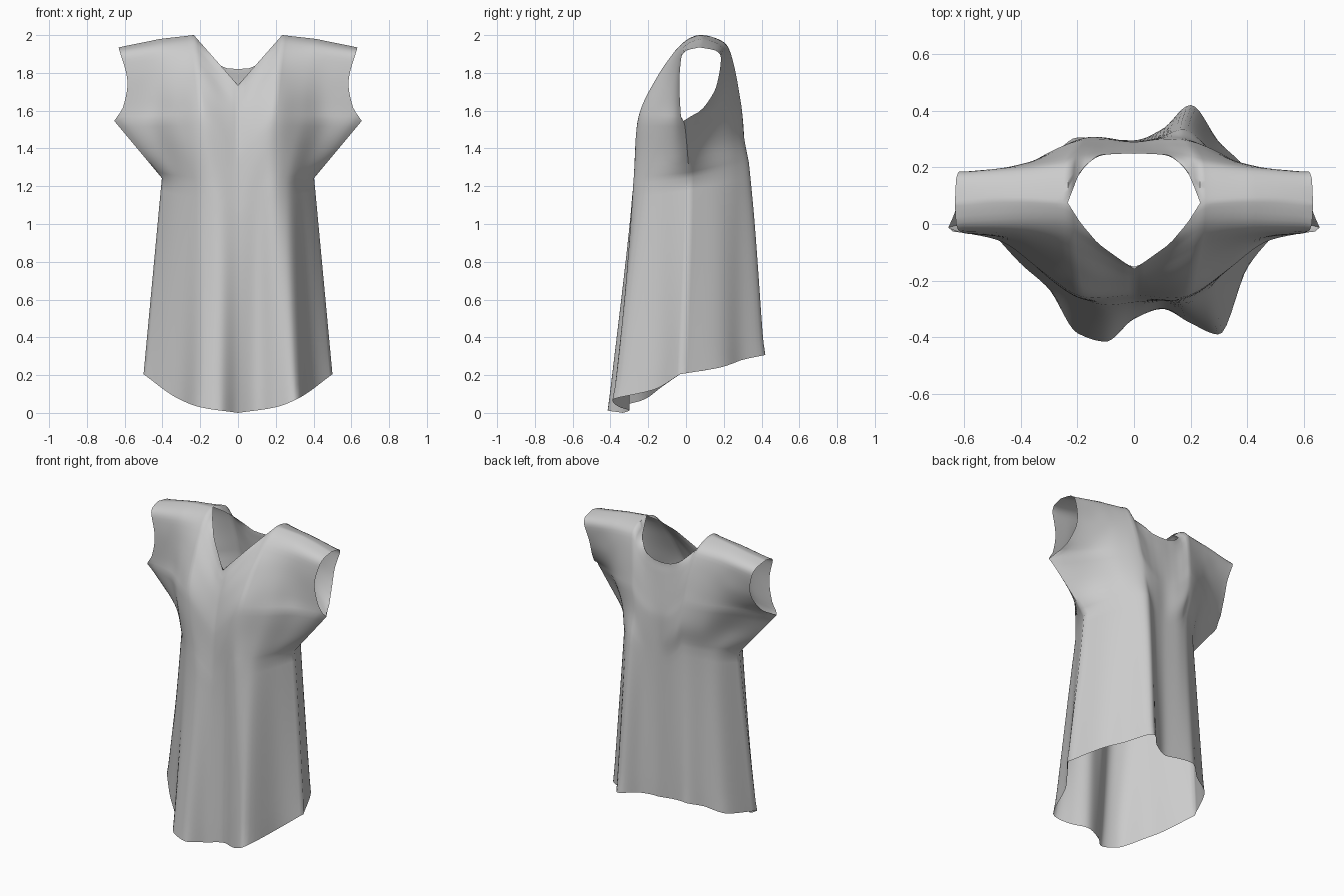
import bpy, bmesh

if "Cube" in bpy.data.objects:
    bpy.data.objects.remove(bpy.data.objects["Cube"])


def curve(pts, x):
    """Shape-preserving cubic through (x, value) points."""
    n = len(pts)
    h = [pts[i + 1][0] - pts[i][0] for i in range(n - 1)]
    d = [(pts[i + 1][1] - pts[i][1]) / h[i] for i in range(n - 1)]
    m = [d[0]]
    for i in range(1, n - 1):
        a, b = d[i - 1], d[i]
        m.append(0 if a * b <= 0 else 2 * a * b / (a + b))
    m.append(d[-1])
    i = 0
    while i < n - 2 and x > pts[i + 1][0]:
        i += 1
    u = (x - pts[i][0]) / h[i]
    return ((1 + 2 * u) * (1 - u) ** 2 * pts[i][1] + u * (1 - u) ** 2 * h[i] * m[i]
            + u * u * (3 - 2 * u) * pts[i + 1][1] + u * u * (u - 1) * h[i] * m[i + 1])


def linear(pts, x):
    for (x0, y0), (x1, y1) in zip(pts, pts[1:]):
        if x <= x1:
            return y0 + (y1 - y0) * (x - x0) / (x1 - x0)
    return pts[-1][1]


NECK = 0.37            # neck corner, as a fraction of the half width
ARM, TIP = 0.6, 0.775  # underarm and sleeve-opening bottom, as fractions of height
HALF = (0, 0.2, 0.3, NECK, 0.6, 0.8, 1)


def full(vals):        # asymmetric folds, evenly spaced across the panel
    return [(-1 + 0.2 * i, v) for i, v in enumerate(vals)]


def mirrored(vals):    # symmetric section given from the centre outward
    right = list(zip(HALF, vals))
    return [(-s, v) for s, v in right[:0:-1]] + right


# Depth of each panel: cross-sections from hem to shoulder
front = {
    0: full((-.03, -.14, -.23, -.385, -.415, -.335, -.3, -.35, -.39, -.155, -.03)),
    ARM: full((.015, -.11, -.2, -.265, -.285, -.275, -.27, -.28, -.235, -.115, .015)),
    .69: mirrored((-.262, -.27, -.272, -.268, -.195, -.07, .0)),
    TIP: mirrored((-.25, -.26, -.262, -.255, -.16, -.055, -.025)),
    .89: mirrored((-.21, -.195, -.175, -.15, -.085, -.045, -.035)),
    .97: mirrored((-.175, -.1, -.06, -.03, -.025, -.025, -.025)),
    .99: mirrored((-.163, -.08, -.025, .02, .02, .01, 0)),
    1: mirrored((-.16, -.07, .005, .075, .085, .085, .07))}
back = {
    0: full((-.03, .18, .23, .305, .3, .295, .335, .42, .29, .19, -.03)),
    ARM: full((.015, .15, .22, .275, .29, .29, .305, .335, .27, .16, .015)),
    .69: mirrored((.29, .305, .31, .305, .24, .1, .01)),
    TIP: mirrored((.29, .3, .3, .295, .235, .12, .0)),
    .81: mirrored((.285, .29, .29, .285, .235, .16, .085)),
    .89: mirrored((.27, .27, .27, .26, .225, .195, .165)),
    .97: mirrored((.255, .25, .235, .215, .2, .195, .185)),
    .99: mirrored((.25, .246, .215, .15, .15, .155, .16)),
    1: mirrored((.25, .244, .19, .075, .085, .085, .07))}

# Outline: hem heights, neck and shoulder heights, side edge
hem = {True: [(0, 0), (.4, .03), (.65, .08), (1, .205)],
       False: [(0, .29), (.35, .31), (.7, .26), (1, .205)]}
shoulder = [(NECK, 2.0), (.65, 1.98), (1, 1.935)]
top = {True: [(0, 1.735)] + shoulder,
       False: [(0, 1.82), (.1, 1.825), (.2, 1.855), (.3, 1.92)] + shoulder}
lower_side = [(0, .5), (ARM, .403), (TIP, .655)]
armhole = [(TIP, .655), (.82, .607), (.89, .585), (1, .632)]
body_width = [(0, .5), (ARM, .45), (TIP, .5), (.89, .57), (1, .632)]


def depth(table, s, t):
    return curve([(k, (linear if k > .95 else curve)(sec, s))
                  for k, sec in table.items()], t)


def point(is_front, s, t):
    a = abs(s)
    side = linear(lower_side, t) if t <= TIP else curve(armhole, t)
    body = curve(body_width, t)
    x = s * (body + (side - body) * a * a)   # flare only towards the sleeves
    z0, z1 = curve(hem[is_front], a), linear(top[is_front], a)
    y = depth(front if is_front else back, s, t)
    # side and shoulder seams are shared by both panels
    if (a > .9999 and t <= TIP + 1e-6) or (t > .99999 and a >= NECK - 1e-6):
        y = (depth(front, s, t) + depth(back, s, t)) / 2
    return x, y, z0 + (z1 - z0) * t


cols = [NECK * i / 12 for i in range(13)] + [NECK + (1 - NECK) * i / 20 for i in range(1, 21)]
cols = [-c for c in cols[:0:-1]] + cols
rows = ([ARM * i / 16 for i in range(17)]
        + [ARM + (TIP - ARM) * i / 10 for i in range(1, 11)]
        + [TIP + (.96 - TIP) * i / 14 for i in range(1, 15)]
        + [.96 + .04 * (1 - (1 - i / 8) ** 2) for i in range(1, 9)])

# Front and back panels sewn together along the seams
bm = bmesh.new()
for is_front in (True, False):
    grid = [[bm.verts.new(point(is_front, s, t)) for s in cols] for t in rows]
    for r0, r1 in zip(grid, grid[1:]):
        for i in range(len(cols) - 1):
            quad = [r0[i], r0[i + 1], r1[i + 1], r1[i]]
            bm.faces.new(quad if is_front else quad[::-1])
bmesh.ops.remove_doubles(bm, verts=bm.verts, dist=1e-4)

# Soften the cloth while keeping the openings in place
inner = [v for v in bm.verts if not v.is_boundary]
for _ in range(6):
    bmesh.ops.smooth_vert(bm, verts=inner, factor=.4,
                          use_axis_x=False, use_axis_y=True, use_axis_z=False)

mesh = bpy.data.meshes.new("blouse")
bm.to_mesh(mesh)
bm.free()
blouse = bpy.data.objects.new("blouse", mesh)
bpy.context.collection.objects.link(blouse)
bpy.context.view_layer.objects.active = blouse
blouse.select_set(True)
bpy.ops.object.shade_smooth_by_angle(angle=1.2)
